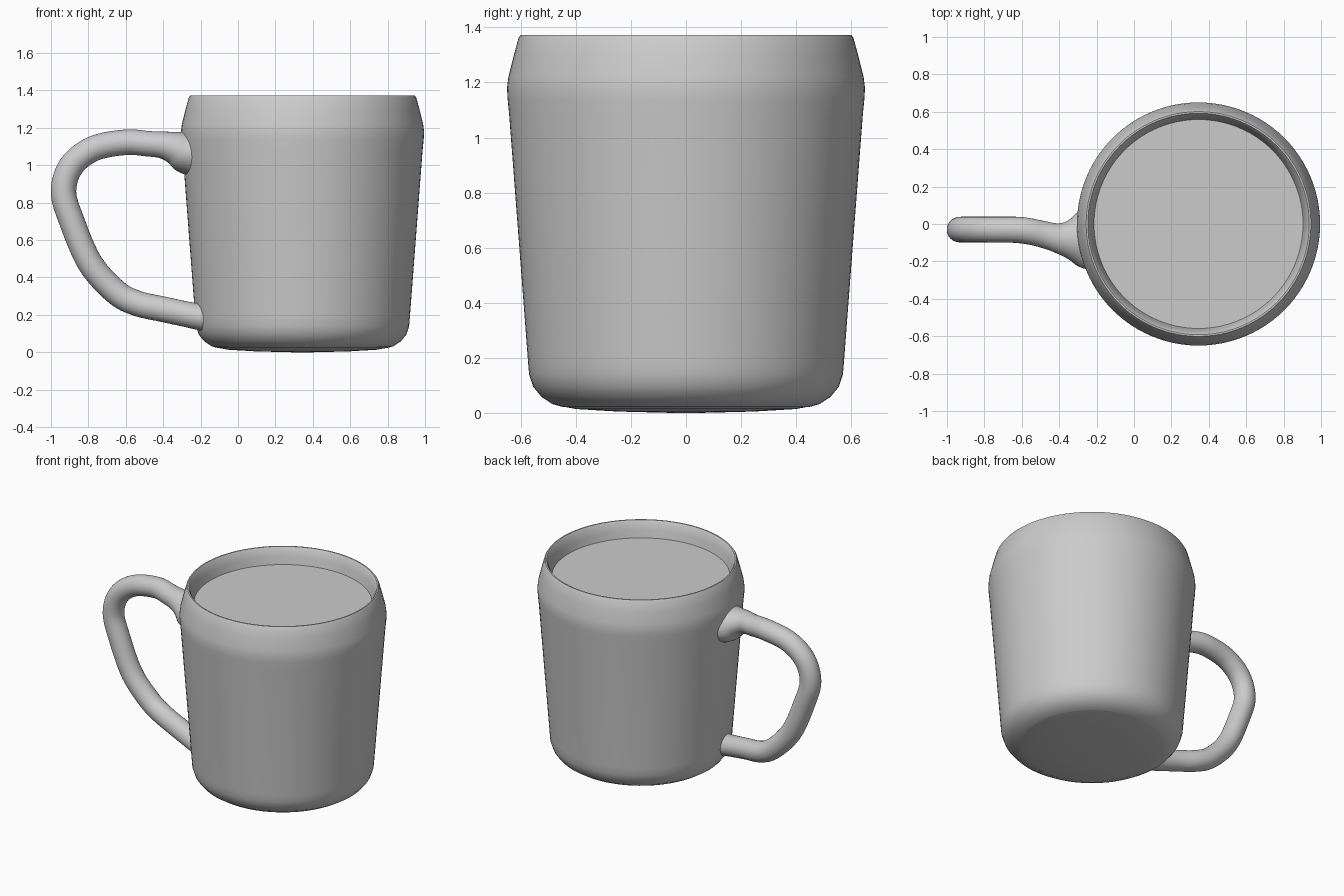
import bpy
import math
from mathutils import Vector

cube = bpy.data.objects.get("Cube")
if cube:
    bpy.data.objects.remove(cube, do_unlink=True)

AXIS = 0.345     # x of the cup's own axis
SIDES = 96


def make_material(name, colour):
    mat = bpy.data.materials.new(name)
    mat.use_nodes = True
    mat.diffuse_color = colour
    mat.node_tree.nodes["Principled BSDF"].inputs["Base Color"].default_value = colour
    return mat


grey = make_material("plain grey", (0.6, 0.6, 0.6, 1))


def make_object(name, verts, faces, angle):
    mesh = bpy.data.meshes.new(name)
    mesh.from_pydata(verts, [], faces)
    mesh.materials.append(grey)
    obj = bpy.data.objects.new(name, mesh)
    bpy.context.collection.objects.link(obj)
    bpy.ops.object.select_all(action='DESELECT')
    obj.select_set(True)
    bpy.context.view_layer.objects.active = obj
    bpy.ops.object.shade_smooth_by_angle(angle=math.radians(angle))
    return obj


def bridge(rings, sides):
    """Quads joining consecutive rings of equal vertex count."""
    return [(r * sides + i, r * sides + (i + 1) % sides,
             (r + 1) * sides + (i + 1) % sides, (r + 1) * sides + i)
            for r in range(rings - 1) for i in range(sides)]


def lathe(name, profile, cap_start=False, cap_end=False):
    """Spin (radius, height) points around the cup axis."""
    verts = []
    for radius, z in profile:
        for i in range(SIDES):
            a = math.tau * i / SIDES
            verts.append((AXIS + radius * math.cos(a), radius * math.sin(a), z))
    faces = bridge(len(profile), SIDES)
    if cap_start:
        faces.append(tuple(reversed(range(SIDES))))
    if cap_end:
        first = (len(profile) - 1) * SIDES
        faces.append(tuple(range(first, first + SIDES)))
    return make_object(name, verts, faces, 40)


def catmull(points, steps):
    """Smooth curve through every point, in any number of dimensions."""
    pts = [Vector(p) for p in points]
    pts = [pts[0] * 2 - pts[1]] + pts + [pts[-1] * 2 - pts[-2]]
    out = []
    for a, b, c, d in zip(pts, pts[1:], pts[2:], pts[3:]):
        for s in range(steps):
            t = s / steps
            out.append((b * 2 + (c - a) * t + (a * 2 - b * 5 + c * 4 - d) * t ** 2
                        + (b * 3 - a - c * 3 + d) * t ** 3) / 2)
    return out + [pts[-2]]


# Cup wall: rounded foot, tapered side, soft shoulder, rim and inner lip
lathe("cup_wall", [
    (0.45, 0.022), (0.485, 0.032), (0.525, 0.058), (0.555, 0.095), (0.57, 0.14),
    (0.574, 0.19), (0.642, 1.08), (0.648, 1.14), (0.65, 1.18), (0.645, 1.22),
    (0.625, 1.3), (0.608, 1.362), (0.601, 1.372), (0.592, 1.372),
    (0.584, 1.362), (0.57, 1.31), (0.557, 1.255)])

# Gently bulging underside
lathe("cup_base", [(0.05, 0), (0.25, 0.005), (0.4, 0.014), (0.452, 0.024)], cap_start=True)

# Flat drink surface
lathe("drink_surface", [(0.562, 1.262), (0.05, 1.262)], cap_end=True)

# Handle path: x, z, y, half width across, half thickness
path = [(-0.16, 0.185, -0.14, 0.085), (-0.22, 0.192, -0.13, 0.078),
        (-0.4, 0.23, -0.085, 0.07), (-0.54, 0.262, -0.045, 0.07),
        (-0.65, 0.32, -0.03, 0.07), (-0.79, 0.475, -0.03, 0.07),
        (-0.89, 0.705, -0.03, 0.07), (-0.933, 0.86, -0.03, 0.068),
        (-0.89, 0.998, -0.03, 0.068), (-0.77, 1.09, -0.03, 0.068),
        (-0.6, 1.123, -0.033, 0.07), (-0.48, 1.115, -0.058, 0.074),
        (-0.4, 1.108, -0.08, 0.083), (-0.34, 1.093, -0.084, 0.11),
        (-0.29, 1.075, -0.08, 0.15), (-0.24, 1.065, -0.075, 0.17)]
stations = catmull([p if len(p) == 4 else p[:4] for p in path], 6)
RING = 32
verts = []
for k, s in enumerate(stations):
    ahead = stations[min(k + 1, len(stations) - 1)]
    behind = stations[max(k - 1, 0)]
    tangent = Vector((ahead[0] - behind[0], 0, ahead[1] - behind[1])).normalized()
    normal = Vector((tangent.z, 0, -tangent.x))
    wide = s[3]
    thick = 0.068 + max(0, wide - 0.075) * 0.6
    for i in range(RING):
        a = math.tau * i / RING
        verts.append(Vector((s[0], s[2], s[1])) + normal * thick * math.cos(a)
                     + Vector((0, wide * math.sin(a), 0)))
handle_faces = bridge(len(stations), RING)
handle = make_object("handle", verts, handle_faces, 60)

# Make every surface face outwards
for obj in (handle,):
    bpy.ops.object.mode_set(mode='EDIT')
    bpy.ops.mesh.select_all(action='SELECT')
    bpy.ops.mesh.normals_make_consistent(inside=False)
    bpy.ops.object.mode_set(mode='OBJECT')
